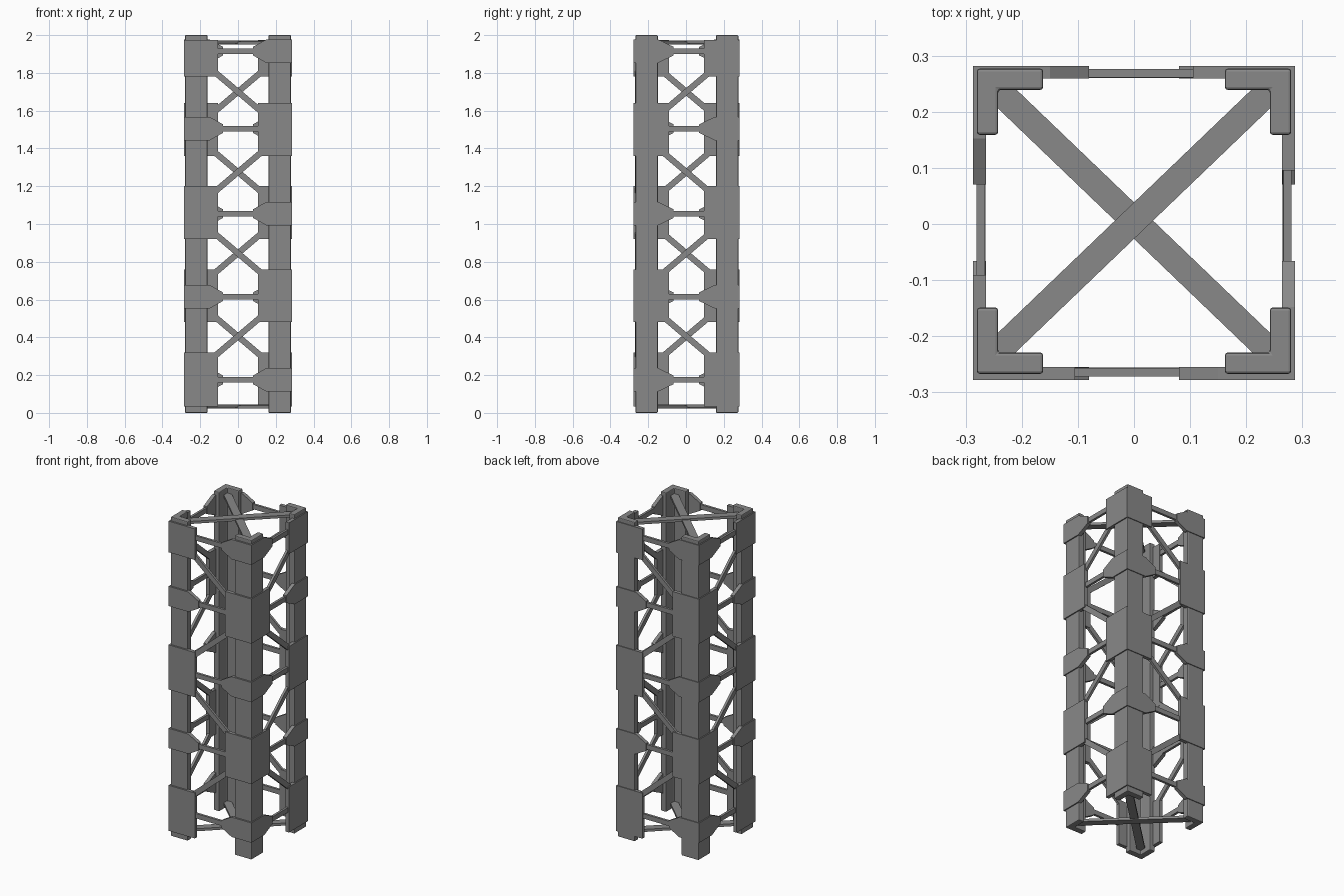
import bpy
import bmesh
from mathutils import Vector

cube = bpy.data.objects.get("Cube")
if cube:
    bpy.data.objects.remove(cube, do_unlink=True)

# One painted steel colour
steel = bpy.data.materials.new("grey_steel")
steel.use_nodes = True
GREY = (0.25, 0.25, 0.25, 1)
steel.diffuse_color = GREY
bsdf = next(n for n in steel.node_tree.nodes if n.type == 'BSDF_PRINCIPLED')
bsdf.inputs["Base Color"].default_value = GREY
bsdf.inputs["Roughness"].default_value = 0.6

HX, HY, CY = 0.287, 0.28, 0.002      # outer half sizes and depth centre
LEVELS = [0.175, 0.615, 1.055, 1.505, 1.915]
LARGE = [(0.035, 0.32), (0.48, 0.76), (0.92, 1.2), (1.36, 1.64), (1.78, 1.975)]
FACES = {"front": ("y", -1), "back": ("y", 1), "left": ("x", 1), "right": ("x", -1)}


def prism(bm, bottom, offset):
    """Closed prism from a loop of points pushed along an offset."""
    lower = [bm.verts.new(p) for p in bottom]
    upper = [bm.verts.new(Vector(p) + Vector(offset)) for p in bottom]
    bm.faces.new(lower)
    bm.faces.new(upper[::-1])
    for i in range(len(lower)):
        j = (i + 1) % len(lower)
        bm.faces.new((lower[i], upper[i], upper[j], lower[j]))


def finish(bm, name):
    bmesh.ops.recalc_face_normals(bm, faces=bm.faces)
    mesh = bpy.data.meshes.new(name)
    bm.to_mesh(mesh)
    bm.free()
    mesh.materials.append(steel)
    obj = bpy.data.objects.new(name, mesh)
    bpy.context.collection.objects.link(obj)
    return obj


def on_face(bm, face, outline, inset, depth):
    """Flat piece on a tower side; outline is (along, z), inset from outside."""
    axis, n = FACES[face]
    if axis == "y":
        pts = [(u, CY + n * (HY - inset), z) for u, z in outline]
        prism(bm, pts, (0, -n * depth, 0))
    else:
        pts = [(n * (HX - inset), CY + u, z) for u, z in outline]
        prism(bm, pts, (-n * depth, 0, 0))


def bar(a, b, width):
    """Rectangle outline around the line a-b."""
    a, b = Vector(a), Vector(b)
    d = (b - a).normalized() * width / 2
    side = Vector((-d.y, d.x))
    return [a + side, b + side, b - side, a - side]


# Corner legs: angle sections with softened edges
for sx in (-1, 1):
    for sy in (-1, 1):
        side = ("left" if sx > 0 else "right")
        end = ("front" if sy < 0 else "back")
        x, y, t, w = 0.28, 0.272, 0.038, 0.118
        section = [(x, y), (x - w, y), (x - w, y - t),
                   (x - t, y - t), (x - t, y - w), (x, y - w)]
        bm = bmesh.new()
        prism(bm, [(sx * u, 0.005 + sy * v, 0) for u, v in section], (0, 0, 2))
        leg = finish(bm, f"{end}_{side}_leg")
        bevel = leg.modifiers.new("soft_edges", 'BEVEL')
        bevel.width = 0.005
        bevel.segments = 2

        # Gussets wrap the leg, large and tapered ones alternating
        for k, zc in enumerate(LEVELS):
            bm = bmesh.new()
            large = (sx * sy > 0) == (k % 2 == 0)
            for face, s, outer, shift in ((end, sx, HX, 0), (side, sy, HY, 0.012)):
                if large:
                    lo, hi = LARGE[k]
                    inner = 0.105 - shift
                    shape = [(outer, lo), (outer, hi), (inner, hi), (inner, lo)]
                else:
                    h, neck = 0.062, 0.023
                    shape = [(outer, zc - h), (outer, zc + h), (0.15, zc + h),
                             (0.08 - shift, zc + neck), (0.08 - shift, zc - neck),
                             (0.15, zc - h)]
                on_face(bm, face, [(s * u, z) for u, z in shape], 0, 0.023)
            size = "large" if large else "tapered"
            finish(bm, f"{end}_{side}_{size}_gusset_{k + 1}")

# Horizontal struts and zigzag braces on all four sides
for face, (axis, n) in FACES.items():
    bm = bmesh.new()
    for z in LEVELS:
        on_face(bm, face, bar((-0.17, z), (0.17, z), 0.03), 0.006, 0.015)
    finish(bm, f"{face}_struts")

    bm = bmesh.new()
    for k in range(4):
        s = n if k % 2 == 0 else -n
        zc = (0.405, 0.845, 1.275, 1.7)[k]
        line = bar((s * 0.165, zc - 0.14), (-s * 0.165, zc + 0.14), 0.032)
        on_face(bm, face, line, 0.007, 0.015)
    finish(bm, f"{face}_zigzag_braces")

# Crossed flat beams tying the legs together at both ends
for name, z in (("bottom", 0.022), ("top", 1.95)):
    for s in (-1, 1):
        bm = bmesh.new()
        flat = bar((-0.245, -s * 0.235), (0.245, s * 0.235), 0.047)
        rise = 0.006 if s > 0 else 0
        prism(bm, [(p.x, p.y + 0.006, z + rise) for p in flat], (0, 0, 0.016))
        finish(bm, f"{name}_cross_beam_{'a' if s > 0 else 'b'}")
